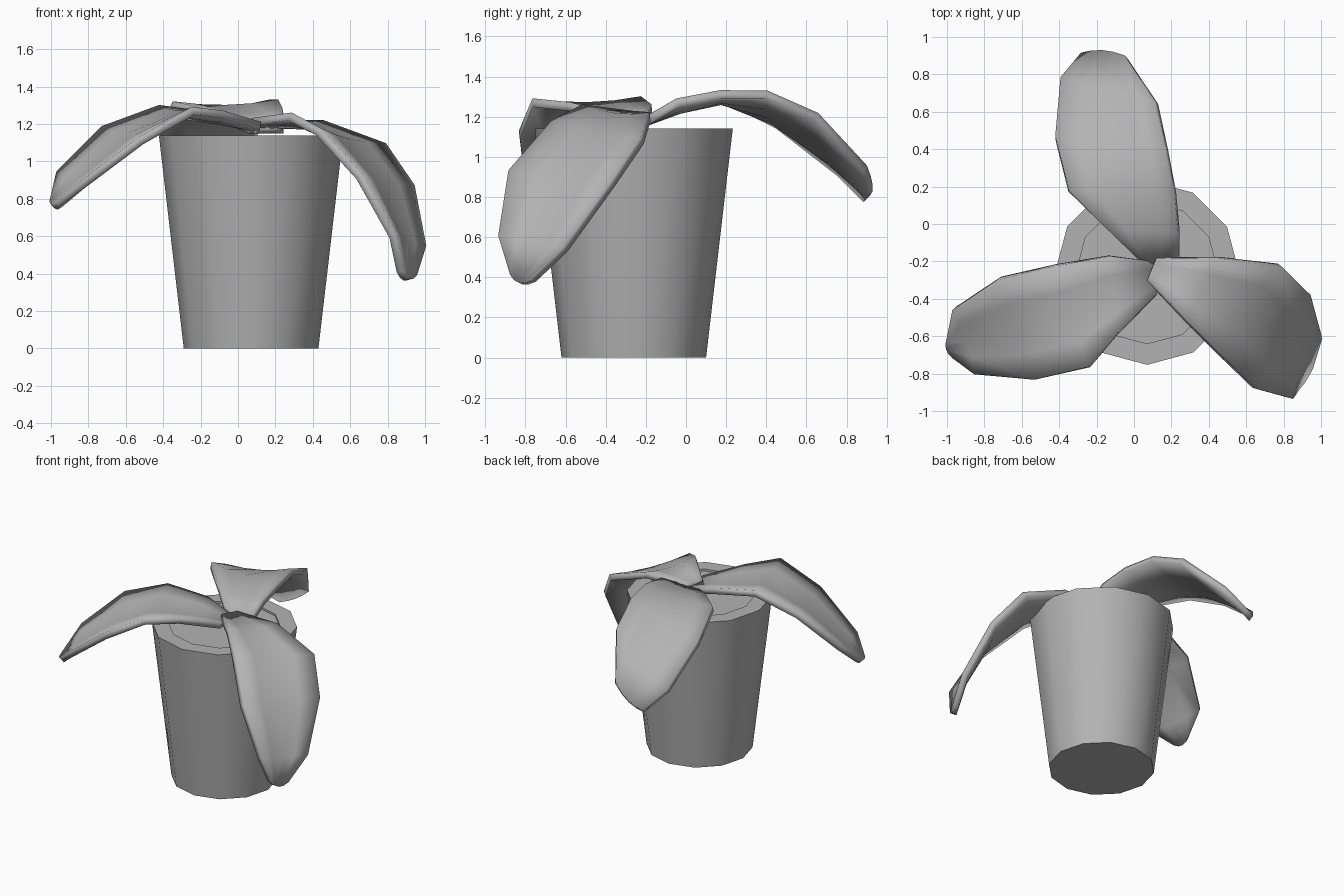
import bpy, bmesh, math
from mathutils import Vector

if "Cube" in bpy.data.objects:
    bpy.data.objects.remove(bpy.data.objects["Cube"])

POT_X, POT_Y, SIDES = 0.07, -0.26, 12

# Mid-grey shared by all parts
grey = bpy.data.materials.new("mid_grey")
grey.diffuse_color = (0.45, 0.45, 0.45, 1)
grey.use_nodes = True
grey.node_tree.nodes["Principled BSDF"].inputs["Base Color"].default_value = grey.diffuse_color


def make_object(name, bm):
    bmesh.ops.recalc_face_normals(bm, faces=bm.faces[:])
    mesh = bpy.data.meshes.new(name)
    bm.to_mesh(mesh)
    bm.free()
    mesh.materials.append(grey)
    ob = bpy.data.objects.new(name, mesh)
    bpy.context.collection.objects.link(ob)
    return ob


def lathe(name, profile):
    """Closed 12-sided body from (radius, z) rings, capped at both ends."""
    bm = bmesh.new()
    rings = []
    for r, z in profile:
        rings.append([bm.verts.new((POT_X + r * math.cos(2 * math.pi * i / SIDES),
                                    POT_Y + r * math.sin(2 * math.pi * i / SIDES), z))
                      for i in range(SIDES)])
    for a, b in zip(rings, rings[1:]):
        for i in range(SIDES):
            j = (i + 1) % SIDES
            bm.faces.new((a[i], a[j], b[j], b[i]))
    bm.faces.new(rings[0][::-1])
    bm.faces.new(rings[-1])
    ob = make_object(name, bm)
    bpy.ops.object.select_all(action='DESELECT')
    ob.select_set(True)
    bpy.context.view_layer.objects.active = ob
    bpy.ops.object.shade_smooth_by_angle(angle=math.radians(40))
    return ob


def leaf(name, left, right, sag=0.025, thickness=0.045):
    """Arched, slightly cupped blade spanned between two edge curves."""
    left, right = [Vector(p) for p in left], [Vector(p) for p in right]
    mids = [(a + b) / 2 for a, b in zip(left, right)]
    n, cols = len(mids), 4
    bm = bmesh.new()
    rows = []
    for k in range(n):
        f = mids[min(k + 1, n - 1)] - mids[max(k - 1, 0)]
        up = (right[k] - left[k]).cross(f).normalized()
        row = []
        for c in range(cols + 1):
            t = c / cols
            bulge = 4 * t * (1 - t)
            p = left[k].lerp(right[k], t)
            if k == n - 1:
                p += f.normalized() * 0.03 * bulge      # rounded tip
            elif k > 0:
                p -= up * sag * bulge
            row.append(bm.verts.new(p))
        rows.append(row)
    for a, b in zip(rows, rows[1:]):
        for c in range(cols):
            bm.faces.new((a[c], a[c + 1], b[c + 1], b[c]))
    ob = make_object(name, bm)
    for p in ob.data.polygons:
        p.use_smooth = True
    mod = ob.modifiers.new("thickness", 'SOLIDIFY')
    mod.thickness = thickness
    mod.offset = 0
    return ob


# Tapered pot with rim and filled top
lathe("pot", [(0.36, 0), (0.493, 1.14), (0.38, 1.14), (0.38, 1.125)])

# Three drooping leaves
leaf("back_leaf",
     [(.06, -.22, 1.17), (-.13, -.04, 1.25), (-.35, .18, 1.30),
      (-.42, .46, 1.16), (-.39, .77, .92), (-.28, .9, .79)],
     [(.24, -.21, 1.17), (.24, -.04, 1.27), (.22, .17, 1.31),
      (.175, .4, 1.31), (.12, .65, 1.2), (-.04, .89, .94)])
leaf("left_leaf",
     [(.12, -.38, 1.19), (-.08, -.58, 1.25), (-.24, -.765, 1.27),
      (-.52, -.83, 1.11), (-.84, -.8, .87), (-.96, -.71, .77)],
     [(.1, -.2, 1.17), (-.13, -.17, 1.24), (-.42, -.22, 1.28),
      (-.72, -.29, 1.17), (-.96, -.45, .93), (-.99, -.6, .80)])
leaf("right_leaf",
     [(.12, -.18, 1.20), (.45, -.18, 1.20), (.78, -.22, 1.08),
      (.93, -.37, .86), (.99, -.6, .54), (.94, -.76, .385)],
     [(.07, -.3, 1.21), (.28, -.52, 1.24), (.43, -.67, 1.16),
      (.65, -.88, .92), (.83, -.93, .60), (.87, -.87, .41)])
